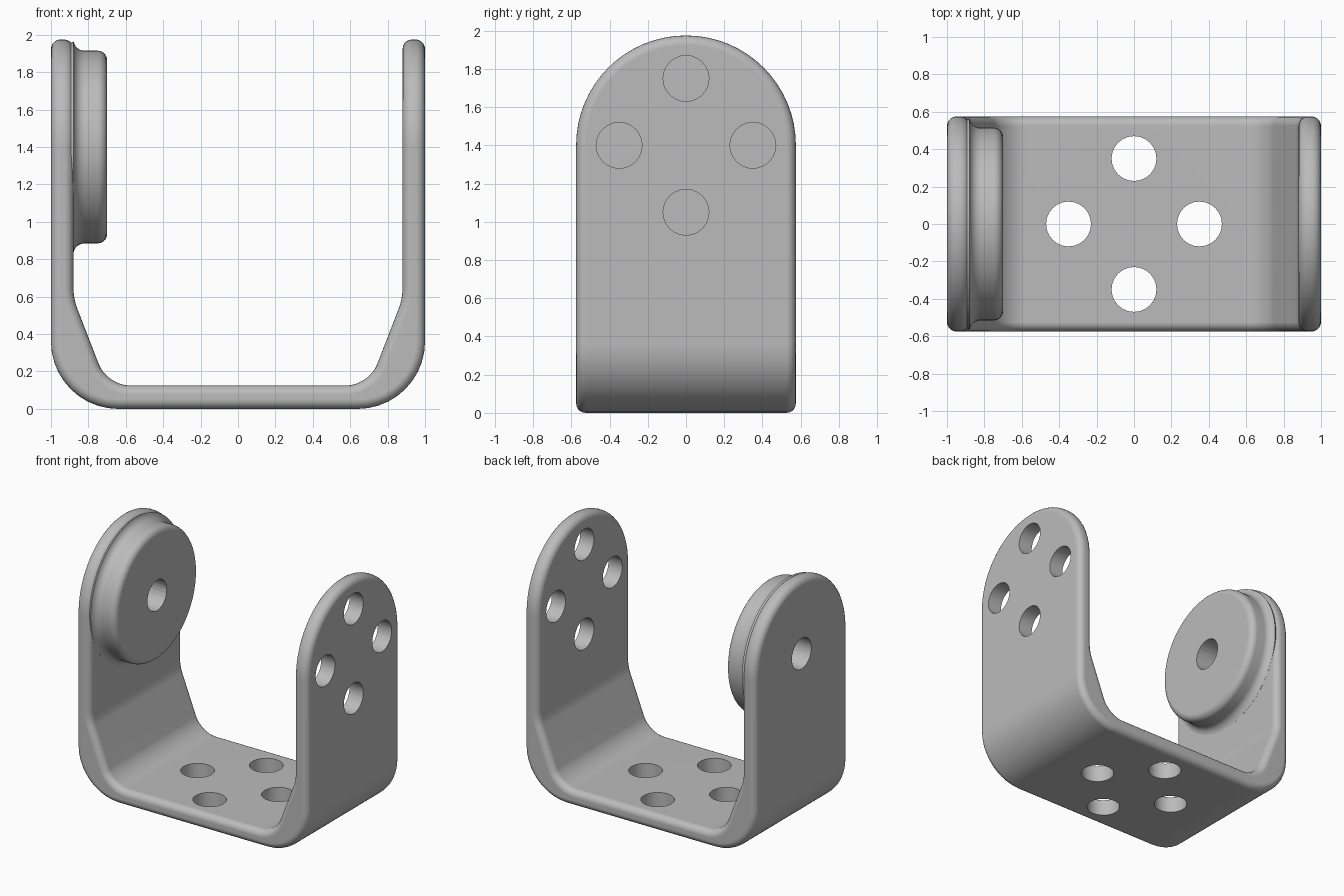
import bpy, bmesh, math
from mathutils import Matrix

if "Cube" in bpy.data.objects:
    bpy.data.objects.remove(bpy.data.objects["Cube"])

HALF_Y, TOP, ARM_IN, FLOOR = 0.575, 1.975, 0.88, 0.125
HUB_Z = TOP - HALF_Y
HOLE_R, HOLE_OFF = 0.12, 0.35
OFFSETS = [(HOLE_OFF, 0), (-HOLE_OFF, 0), (0, HOLE_OFF), (0, -HOLE_OFF)]

metal = bpy.data.materials.new("grey metal")
metal.use_nodes = True
GREY = (0.5, 0.5, 0.5, 1)
metal.diffuse_color = GREY
metal.node_tree.nodes["Principled BSDF"].inputs["Base Color"].default_value = GREY


def finish(bm, name):
    bmesh.ops.recalc_face_normals(bm, faces=bm.faces)
    me = bpy.data.meshes.new(name)
    bm.to_mesh(me)
    bm.free()
    me.materials.append(metal)
    ob = bpy.data.objects.new(name, me)
    bpy.context.collection.objects.link(ob)
    return ob


def round_edges(bm, test, offset, segments):
    edges = [e for e in bm.edges if test(*[v.co for v in e.verts])]
    bmesh.ops.bevel(bm, geom=edges, offset=offset, segments=segments,
                    profile=0.5, affect='EDGES', clamp_overlap=False)


def along_y_at(x, z):
    return lambda a, b: all(abs(abs(p.x) - x) < 1e-3 and abs(p.z - z) < 1e-3 for p in (a, b)) \
        and abs(a.y - b.y) > 0.1


# U bracket: half outline mirrored in x, extruded along y
half = [(1, 0), (1, TOP), (ARM_IN, TOP), (ARM_IN, 0.59), (0.70, FLOOR)]
outline = half + [(-x, z) for x, z in reversed(half)]
bm = bmesh.new()
face = bm.faces.new([bm.verts.new((x, -HALF_Y, z)) for x, z in outline])
ext = bmesh.ops.extrude_face_region(bm, geom=[face])
bmesh.ops.translate(bm, vec=(0, 2 * HALF_Y, 0),
                    verts=[g for g in ext["geom"] if isinstance(g, bmesh.types.BMVert)])
round_edges(bm, along_y_at(1, 0), 0.36, 10)
round_edges(bm, along_y_at(0.70, FLOOR), 0.12, 8)
round_edges(bm, along_y_at(ARM_IN, 0.59), 0.05, 3)

# arched arm tops
round_edges(bm, lambda a, b: min(a.z, b.z) > TOP - 0.01 and abs(a.x - b.x) > 0.05
            and abs(a.y - b.y) < 0.01, HALF_Y - 0.001, 16)
bmesh.ops.remove_doubles(bm, verts=bm.verts, dist=0.005)
bracket = finish(bm, "bracket")

bevel = bracket.modifiers.new("rounded rim", 'BEVEL')
bevel.width, bevel.segments = 0.05, 5
bevel.limit_method, bevel.angle_limit = 'ANGLE', math.radians(50)
bevel.use_clamp_overlap = False


# round boss on the inside of the right arm: lathed profile of (radius, x)
def arc(r, x, rad, start, end, n=6):
    angles = [math.radians(start + (end - start) * i / n) for i in range(n + 1)]
    return [(r + rad * math.cos(a), x + rad * math.sin(a)) for a in angles]


profile = ([(0, -0.94), (0.5, -0.94), (0.55, -0.91)] + arc(0.575, -0.82, 0.06, 260, 180)
           + arc(0.465, -0.75, 0.05, 0, 90) + [(0, -0.70)])
bm = bmesh.new()
verts = [bm.verts.new((x, 0, HUB_Z + r)) for r, x in profile]
edges = [bm.edges.new(pair) for pair in zip(verts, verts[1:])]
bmesh.ops.spin(bm, geom=verts + edges, cent=(0, 0, HUB_Z), axis=(1, 0, 0),
               angle=math.tau, steps=64, use_duplicate=False)
bmesh.ops.remove_doubles(bm, verts=bm.verts, dist=1e-4)
boss = finish(bm, "boss")

# hole cutters: floor, left arm, boss
bm = bmesh.new()


def drill(x, y, z, depth, sideways):
    turn = Matrix.Rotation(math.pi / 2, 4, 'Y') if sideways else Matrix()
    bmesh.ops.create_cone(bm, cap_ends=True, segments=24, radius1=HOLE_R, radius2=HOLE_R,
                          depth=depth, matrix=Matrix.Translation((x, y, z)) @ turn)


for a, b in OFFSETS:
    drill(a, b, FLOOR / 2, 0.4, False)
    drill(0.94, a, HUB_Z + b, 0.4, True)
drill(-0.85, 0, HUB_Z, 0.6, True)
cutter = finish(bm, "hole_cutter")
cutter.hide_render = True

for ob, op in ((boss, 'UNION'), (cutter, 'DIFFERENCE')):
    mod = bracket.modifiers.new(op.lower(), 'BOOLEAN')
    mod.object, mod.operation, mod.solver = ob, op, 'EXACT'

# apply the modifiers, drop the helpers, then smooth
bpy.ops.object.select_all(action='DESELECT')
bpy.context.view_layer.objects.active = bracket
bracket.select_set(True)
for mod in list(bracket.modifiers):
    bpy.ops.object.modifier_apply(modifier=mod.name)
for ob in (boss, cutter):
    bpy.data.objects.remove(ob)
bpy.ops.object.shade_smooth_by_angle(angle=math.radians(35))
weighted = bracket.modifiers.new("flat face shading", 'WEIGHTED_NORMAL')
weighted.keep_sharp = True
